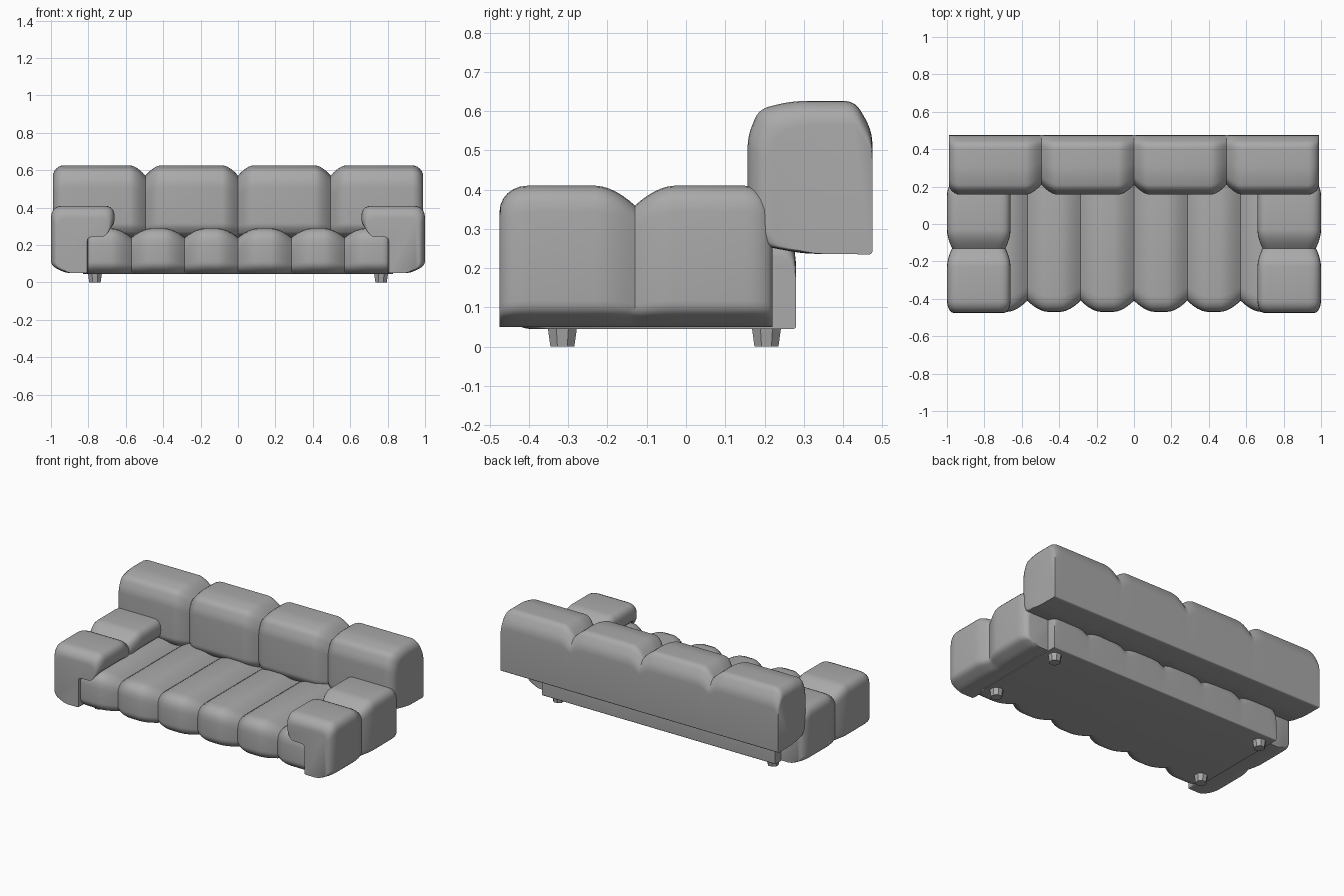
import bpy, bmesh, math
from mathutils import Vector

cube = bpy.data.objects.get("Cube")
if cube:
    bpy.data.objects.remove(cube, do_unlink=True)


def material(name, rgb):
    mat = bpy.data.materials.new(name)
    mat.use_nodes = True
    mat.diffuse_color = (*rgb, 1)
    mat.node_tree.nodes["Principled BSDF"].inputs["Base Color"].default_value = (*rgb, 1)
    return mat


grey = material("grey_upholstery", (0.4, 0.4, 0.4))


def rounded(corners, steps=5):
    """Outline from (u, v, radius) corners, each corner eased into a curve."""
    pts = []
    for i, (u, v, r) in enumerate(corners):
        p = Vector((u, v))
        if r == 0:
            pts.append(p)
            continue
        before = Vector(corners[i - 1][:2]) - p
        after = Vector(corners[(i + 1) % len(corners)][:2]) - p
        a, b = p + before.normalized() * r, p + after.normalized() * r
        for k in range(steps + 1):
            t = k / steps
            q = a * (1 - t) ** 2 + b * t ** 2 + p * 2 * t * (1 - t)
            pts.append(q * 0.6 + (p + (q - p) * 0.85) * 0.4)
    return pts


def stations(seams, width, end_width, end_amount, steps=6):
    """Positions along the cushion row, with how far each section is pinched."""
    out = []
    last = len(seams) - 1
    for i in range(last):
        a, b = seams[i], seams[i + 1]
        for side, s, is_end in ((1, a, i == 0), (-1, b, i + 1 == last)):
            w = end_width if is_end else width
            part = []
            for k in range(steps + 1):
                t = k / steps
                if is_end:
                    t = 1 - math.cos(t * math.pi / 2)
                    part.append((s + side * w * t, end_amount * (1 - math.sqrt(1 - (1 - t) ** 2))))
                else:
                    part.append((s + side * w * t, (1 - t) ** 1.8))
            out += part if side == 1 else part[::-1]
    clean = [out[0]]
    for s in out[1:]:
        if s[0] - clean[-1][0] > 1e-5:
            clean.append(s)
    return clean


def finish(obj, angle):
    obj.data.materials.append(grey)
    bpy.ops.object.select_all(action="DESELECT")
    obj.select_set(True)
    bpy.context.view_layer.objects.active = obj
    bpy.ops.object.shade_smooth_by_angle(angle=math.radians(angle))


def cushion_row(name, outline, rows, anchor, pinch, place):
    """Loft the outline through the rows, shrinking it toward the anchor at seams."""
    bm = bmesh.new()
    rings = []
    for pos, amount in rows:
        su, sv = (1 - amount * (1 - f) for f in pinch)
        rings.append([bm.verts.new(place(pos, anchor[0] + (p.x - anchor[0]) * su,
                                         anchor[1] + (p.y - anchor[1]) * sv)) for p in outline])
    n = len(outline)
    for r0, r1 in zip(rings, rings[1:]):
        for i in range(n):
            j = (i + 1) % n
            bm.faces.new((r0[i], r0[j], r1[j], r1[i]))
    bm.faces.new(rings[0])
    bm.faces.new(rings[-1])
    bmesh.ops.recalc_face_normals(bm, faces=bm.faces)
    mesh = bpy.data.meshes.new(name)
    bm.to_mesh(mesh)
    bm.free()
    obj = bpy.data.objects.new(name, mesh)
    bpy.context.collection.objects.link(obj)
    finish(obj, 40)


def across(pos, u, v):
    return (pos, u, v)


# Seat: six channels side by side
seat = rounded([(0.28, 0.045, 0.01), (-0.42, 0.045, 0.03), (-0.47, 0.085, 0.03),
                (-0.47, 0.29, 0.09), (0.28, 0.29, 0.08)])
cushion_row("seat", seat,
            stations([-0.83, -0.57, -0.285, 0, 0.285, 0.57, 0.83], 0.11, 0.06, 1.2),
            (0.28, 0.045), (0.92, 0.8), across)

# Backrest: four cushions, flat behind and underneath
back = rounded([(0.475, 0.235, 0.012), (0.30, 0.237, 0.03), (0.185, 0.258, 0.02),
                (0.157, 0.30, 0.02), (0.157, 0.535, 0.03), (0.185, 0.605, 0.03),
                (0.27, 0.626, 0.04), (0.43, 0.626, 0.03), (0.475, 0.55, 0.04)])
cushion_row("backrest", back,
            stations([-0.99, -0.495, 0, 0.495, 0.99], 0.085, 0.06, 1.1),
            (0.475, 0.235), (0.83, 0.86), across)

# Arms: two cushions each, with a lip folded over the seat
arm = rounded([(0.80, 0.05, 0.01), (0.92, 0.05, 0.03), (1.0, 0.09, 0.03),
               (1.0, 0.41, 0.07), (0.66, 0.41, 0.06), (0.66, 0.285, 0.06),
               (0.80, 0.285, 0.03)])
for side, label in ((1, "left"), (-1, "right")):
    cushion_row(label + "_arm", arm,
                stations([-0.475, -0.13, 0.22], 0.1, 0.07, 1.3),
                (0.83, 0.05), (0.84, 0.86),
                lambda pos, u, v, s=side: (s * u, pos, v))

# Feet: short tapered eight-sided blocks
for side, label in ((1, "left"), (-1, "right")):
    for y, end in ((-0.315, "front"), (0.205, "back")):
        bpy.ops.mesh.primitive_cone_add(vertices=8, radius1=0.033, radius2=0.042, depth=0.06,
                                        location=(side * 0.765, y, 0.03),
                                        rotation=(0, 0, math.pi / 8))
        foot = bpy.context.object
        foot.name = f"{end}_{label}_foot"
        finish(foot, 20)
